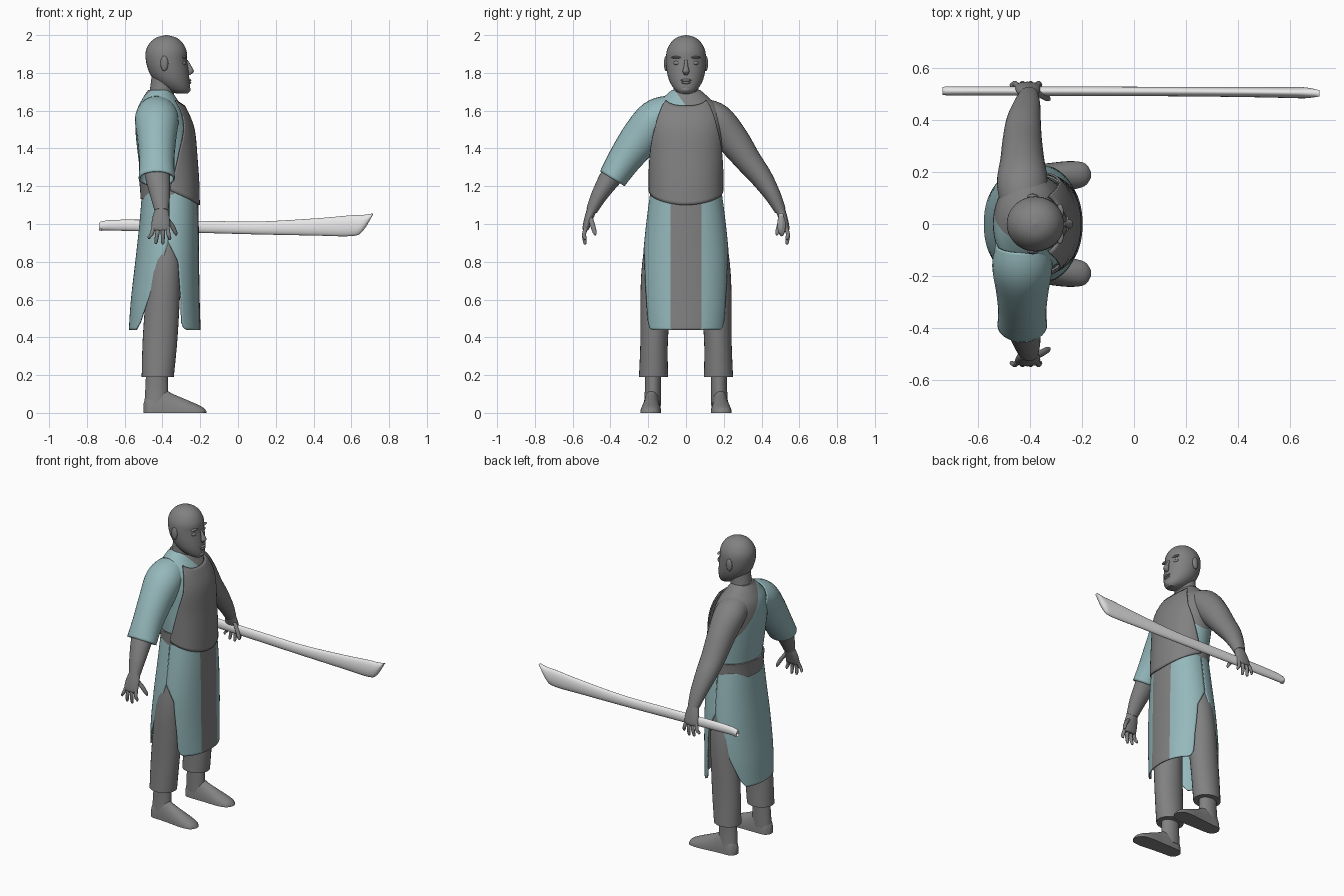
import bpy, bmesh
from math import sin, cos, pi, radians
from mathutils import Vector

cube = bpy.data.objects.get("Cube")
if cube:
    bpy.data.objects.remove(cube, do_unlink=True)


def material(name, colour):
    m = bpy.data.materials.new(name)
    m.use_nodes = True
    m.diffuse_color = (*colour, 1)
    m.node_tree.nodes["Principled BSDF"].inputs["Base Color"].default_value = (*colour, 1)
    return m


GREY = material("warm grey", (0.22, 0.22, 0.22))
TEAL = material("pale teal", (0.30, 0.48, 0.50))
STEEL = material("pale steel", (0.8, 0.8, 0.8))
X, Y, Z = Vector((1, 0, 0)), Vector((0, 1, 0)), Vector((0, 0, 1))


def finish(name, bm, mats, thickness=0):
    bmesh.ops.recalc_face_normals(bm, faces=bm.faces)
    me = bpy.data.meshes.new(name)
    bm.to_mesh(me)
    bm.free()
    ob = bpy.data.objects.new(name, me)
    bpy.context.collection.objects.link(ob)
    for m in mats:
        me.materials.append(m)
    if thickness:
        mod = ob.modifiers.new("cloth", "SOLIDIFY")
        mod.thickness, mod.offset = thickness, 0
    bpy.ops.object.select_all(action="DESELECT")
    ob.select_set(True)
    bpy.context.view_layer.objects.active = ob
    bpy.ops.object.shade_smooth_by_angle(angle=radians(45))
    return ob


def smooth(rings, steps=5):
    """Catmull-Rom refinement of (x, y, z, radius_u, radius_v) rings."""
    out = []
    last = len(rings) - 1
    for i in range(last):
        q = [rings[max(0, min(last, i + k))] for k in (-1, 0, 1, 2)]
        for s in range(steps):
            t = s / steps
            out.append([b + 0.5 * t * (c - a + t * (2*a - 5*b + 4*c - d + t * (3*(b - c) + d - a)))
                        for a, b, c, d in zip(*q)])
    out.append(list(rings[last]))
    return out


def tube(name, rings, mats=(GREY,), u=X, v=None, n=28, caps=True, thickness=0, floor=None, edit=None):
    rings = smooth(rings)
    bm = bmesh.new()
    rows = []
    for i, r in enumerate(rings):
        p = Vector(r[:3])
        t = Vector(rings[min(i + 1, len(rings) - 1)][:3]) - Vector(rings[max(i - 1, 0)][:3])
        w = v or t.cross(u).normalized()
        row = []
        for k in range(n):
            a = 2 * pi * k / n
            c = p + u * (cos(a) * max(r[3], .001)) + w * (sin(a) * max(r[4], .001))
            if floor is not None:
                c.z = max(c.z, floor)
            row.append(bm.verts.new(c))
        rows.append(row)
    for a, b in zip(rows, rows[1:]):
        for k in range(n):
            bm.faces.new((a[k], a[(k + 1) % n], b[(k + 1) % n], b[k]))
    if caps:
        bm.faces.new(rows[0])
        bm.faces.new(rows[-1])
    if edit:
        edit(bm)
    return finish(name, bm, mats, thickness)


def ball(name, loc, size):
    bm = bmesh.new()
    bmesh.ops.create_uvsphere(bm, u_segments=16, v_segments=10, radius=1)
    for p in bm.verts:
        p.co = Vector([c * s for c, s in zip(p.co, size)]) + Vector(loc)
    finish(name, bm, [GREY])


def lerp_table(table, z):
    for (z0, a), (z1, b) in zip(table, table[1:]):
        if z >= z1:
            return b + (a - b) * min(1, (z - z1) / (z0 - z1))
    return table[-1][1]


def wrap(rings, z, angle, off=0):
    """Point on a body of upright rings; angle zero is straight ahead."""
    prof = [lerp_table([(r[2], r[i]) for r in rings], z) for i in (0, 3, 4)]
    def power(c):
        return abs(c) ** .9 * (1 if c > 0 else -1)
    return Vector((prof[0] + (prof[1] + off) * power(cos(angle)), (prof[2] + off) * power(sin(angle)), z))


def patch(name, point, mats, nu=40, nv=30, edit=None):
    bm = bmesh.new()
    grid = [[bm.verts.new(point(2 * i / nu - 1, j / nv)) for i in range(nu + 1)] for j in range(nv + 1)]
    for a, b in zip(grid, grid[1:]):
        for i in range(nu):
            bm.faces.new((a[i], a[i + 1], b[i + 1], b[i]))
    if edit:
        edit(bm)
    return finish(name, bm, mats, 0.008)


def split(bm, co, no):
    bmesh.ops.bisect_plane(bm, geom=bm.verts[:] + bm.edges[:] + bm.faces[:], plane_co=co, plane_no=no)


# Torso: one bare shoulder, tunic crossing the back diagonally
torso = [(-.415, 0, 1.71, .06, .075), (-.415, 0, 1.665, .09, .125), (-.41, 0, 1.6, .125, .185),
         (-.395, 0, 1.5, .148, .195), (-.38, 0, 1.35, .148, .187), (-.365, 0, 1.2, .143, .18),
         (-.36, 0, 1.05, .14, .18)]


def tunic_colours(bm):
    co, no = Vector((0, -.04, 1.68)), Vector((0, .32, .23))
    split(bm, co, no)
    for f in bm.faces:
        f.material_index = int((f.calc_center_median() - co).dot(no) < 0)


tube("torso", torso, (GREY, TEAL), v=Y, n=48, edit=tunic_colours)
dense_torso = smooth(torso)
tube("belt", [(x, y, z, a + .008, b + .008) for x, y, z, a, b in dense_torso if 1.12 < z < 1.26],
     v=Y, n=48, caps=False, thickness=.008)

# Bib with a curved neckline and a pointed lower hem
bib_edge = [(1.66, 42), (1.6, 40), (1.5, 50), (1.4, 64), (1.3, 76), (1.2, 88), (1.1, 88)]


def bib_point(u, v):
    top, bottom = 1.625 + .03 * u * u, 1.10 + .075 * abs(u) ** 1.6
    z = top + (bottom - top) * v
    return wrap(dense_torso, z, u * radians(lerp_table(bib_edge, z)), .014)


patch("bib", bib_point, [GREY])

# Split skirt: front panel with a central strip, and a back panel
skirt = smooth([(-.36, 0, 1.19, .143, .182), (-.365, 0, 1.0, .153, .207), (-.375, 0, .8, .165, .225),
                (-.385, 0, .6, .178, .226), (-.388, 0, .44, .186, .215)])
front_edge = [(1.19, 92), (.9, 90), (.8, 72), (.6, 65), (.48, 64), (.45, 60), (.44, 54)]
back_edge = [(1.19, 90), (.9, 90), (.8, 97), (.65, 112), (.48, 132), (.44, 142)]


def strip_colours(bm):
    for s in (-1, 1):
        split(bm, (0, s * .08, 0), Y)
    for f in bm.faces:
        f.material_index = int(abs(f.calc_center_median().y) < .08)


def front_point(u, v):
    z = 1.17 - .73 * v
    return wrap(skirt, z, u * radians(lerp_table(front_edge, z)))


def back_point(u, v):
    z = 1.17 - .73 * v
    return wrap(skirt, z, pi + u * radians(180 - lerp_table(back_edge, z)))


patch("skirt_front", front_point, [TEAL, GREY], nv=60, edit=strip_colours)
patch("skirt_back", back_point, [TEAL], nv=60)

# Neck and head
tube("neck", [(-.415, 0, 1.62, .075, .085), (-.405, 0, 1.69, .065, .068), (-.39, 0, 1.80, .065, .065)], v=Y)
tube("head", [(-.38, 0, 2.0, .002, .002), (-.38, 0, 1.988, .05, .047), (-.38, 0, 1.96, .086, .08),
              (-.38, 0, 1.915, .108, .102), (-.378, 0, 1.86, .109, .106), (-.365, 0, 1.80, .104, .1),
              (-.345, 0, 1.75, .089, .085), (-.318, 0, 1.71, .062, .058), (-.295, 0, 1.69, .028, .03)], v=Y, n=36)
tube("nose", [(-.272, 0, 1.868, .006, .008), (-.258, 0, 1.835, .012, .011), (-.25, 0, 1.808, .016, .018),
              (-.258, 0, 1.79, .006, .01)], v=Y, n=16)
ball("upper_lip", (-.257, 0, 1.761), (.010, .028, .007))
ball("lower_lip", (-.257, 0, 1.748), (.010, .023, .007))
ball("chin", (-.275, 0, 1.712), (.024, .03, .02))

# Paired parts
for s, side in ((1, "left"), (-1, "right")):
    ball(side + "_ear", (-.39, s * .106, 1.85), (.021, .011, .040))
    ball(side + "_eye", (-.289, s * .045, 1.852), (.014, .022, .012))
    ball(side + "_brow", (-.285, s * .045, 1.882), (.014, .032, .007))
    arm = [(-.43, .08, 1.585, .085, .08), (-.43, .16, 1.55, .098, .09), (-.43, .245, 1.45, .085, .086),
           (-.43, .33, 1.335, .075, .07), (-.425, .40, 1.245, .066, .058), (-.413, .46, 1.15, .052, .043),
           (-.405, .50, 1.07, .037, .03)]
    arm = [(x, s * y, z, a, b) for x, y, z, a, b in arm]
    tube(side + "_arm", arm)
    if s < 0:
        cuff = (-.43, -.39, 1.24, .092, .072)
        tube("sleeve", [(x, y, z, a + .014, b + .014) for x, y, z, a, b in arm[:4]] + [cuff],
             (TEAL,), caps=False, thickness=.008)
    # Hand with a palm, four fingers and a thumb
    tube(side + "_palm", [(-.405, s * .497, 1.08, .034, .026), (-.408, s * .515, 1.03, .046, .023),
                          (-.41, s * .53, .98, .048, .018), (-.41, s * .532, .965, .038, .012)])
    for k, tip in enumerate((.915, .892, .895, .92)):
        x0, x1 = -.374 - .024 * k, -.362 - .036 * k
        tube(side + "_finger", [(x0, s * .528, .985, .011, .011), (.5 * (x0 + x1), s * .54, .945, .011, .011),
                                (x1, s * .535, tip + .01, .009, .009), (x1, s * .533, tip, .004, .004)], n=10)
    tube(side + "_thumb", [(-.385, s * .51, 1.04, .014, .014), (-.352, s * .495, .995, .014, .014),
                           (-.332, s * .483, .955, .011, .011), (-.328, s * .48, .94, .004, .004)], n=10)
    # Trousers, ankle and flat-soled foot
    tube(side + "_trouser_leg", [(-.37, s * .09, 1.1, .11, .085), (-.383, s * .122, .9, .09, .095),
                                 (-.393, s * .153, .7, .09, .086), (-.412, s * .168, .4, .092, .073),
                                 (-.425, s * .172, .19, .085, .077)], v=Y)
    tube(side + "_ankle", [(-.43, s * .175, .25, .056, .042), (-.43, s * .175, .14, .06, .042),
                           (-.432, s * .178, .04, .064, .045)], v=Y)
    tube(side + "_foot", [(-.5, s * .18, 0, .015, .05), (-.475, s * .18, 0, .042, .1),
                          (-.41, s * .18, 0, .047, .13), (-.34, s * .183, 0, .05, .098),
                          (-.25, s * .187, 0, .055, .06), (-.19, s * .19, 0, .044, .032),
                          (-.166, s * .19, 0, .012, .008)], u=Y, v=Z, floor=0)

# Curved sword in the left hand
tube("sword", [(-.72, .512, .968, .014, .004), (-.69, .512, .993, .017, .027), (-.2, .511, .985, .018, .032),
               (.1, .51, .979, .018, .034), (.4, .508, .984, .019, .045), (.6, .506, .991, .021, .055),
               (.66, .505, 1.005, .021, .043), (.715, .503, 1.053, .012, .003)], (STEEL,), u=Y, v=Z)
